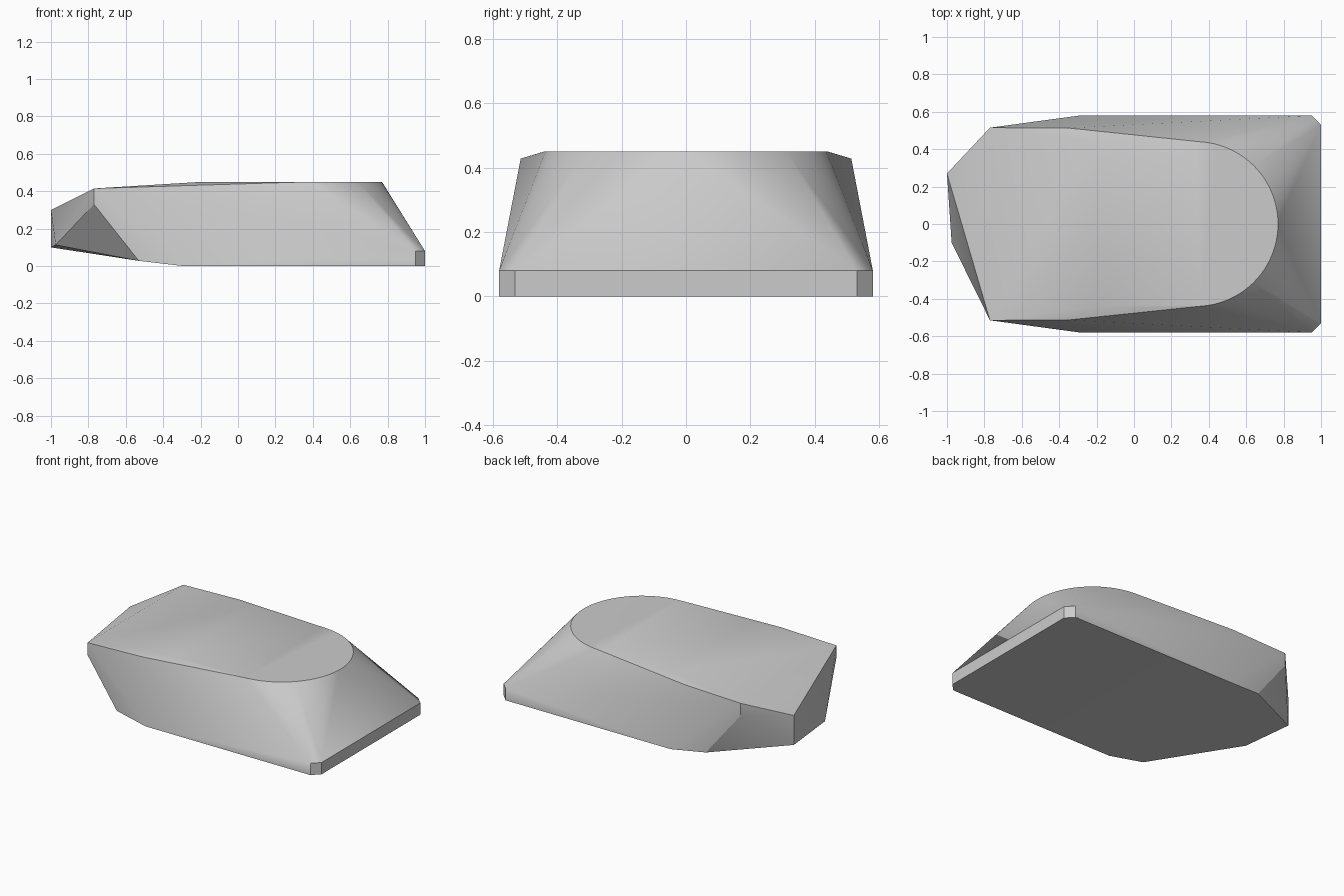
import bpy, bmesh, math

cube = bpy.data.objects.get("Cube")
if cube:
    bpy.data.objects.remove(cube, do_unlink=True)

# Single grey material
grey = bpy.data.materials.new("plain_grey")
grey.use_nodes = True
colour = (0.6, 0.6, 0.6, 1)
grey.diffuse_color = colour
grey.node_tree.nodes["Principled BSDF"].inputs["Base Color"].default_value = colour

# Corner points shared by both long sides
half = [
    (1, 0.53, 0), (1, 0.53, 0.08), (0.95, 0.58, 0), (0.95, 0.58, 0.08),  # chamfered lip
    (-0.29, 0.58, 0), (-0.53, 0.545, 0.028),                             # underside
    (-0.77, 0.515, 0.33), (-0.77, 0.515, 0.415),                         # upper shoulder
    (-0.35, 0.513, 0.428), (-0.2, 0.44, 0.45),                           # top edge
]
points = [(x, s * y, z) for x, y, z in half for s in (1, -1)]

# Skewed nose on the -x end
points += [(-1, 0.27, 0.3), (-1, 0.27, 0.1), (-0.975, -0.1, 0.113)]

# Rounded end of the top
steps = 48
for i in range(steps + 1):
    a = math.pi * (i / steps - 0.5)
    points.append((0.33 + 0.44 * math.cos(a), 0.44 * math.sin(a), 0.45))

# Wrap the points in a convex shell
bm = bmesh.new()
for p in points:
    bm.verts.new(p)
hull = bmesh.ops.convex_hull(bm, input=bm.verts)
loose = [v for v in bm.verts if not v.link_faces]
bmesh.ops.delete(bm, geom=loose, context='VERTS')
bmesh.ops.dissolve_limit(bm, angle_limit=0.002, verts=bm.verts, edges=bm.edges)
bmesh.ops.recalc_face_normals(bm, faces=bm.faces)

mesh = bpy.data.meshes.new("wedge_block")
bm.to_mesh(mesh)
bm.free()
mesh.materials.append(grey)
block = bpy.data.objects.new("wedge_block", mesh)
bpy.context.collection.objects.link(block)

# Smooth the slopes, keep the hard edges
bpy.ops.object.select_all(action='DESELECT')
block.select_set(True)
bpy.context.view_layer.objects.active = block
bpy.ops.object.shade_smooth_by_angle(angle=math.radians(30))
